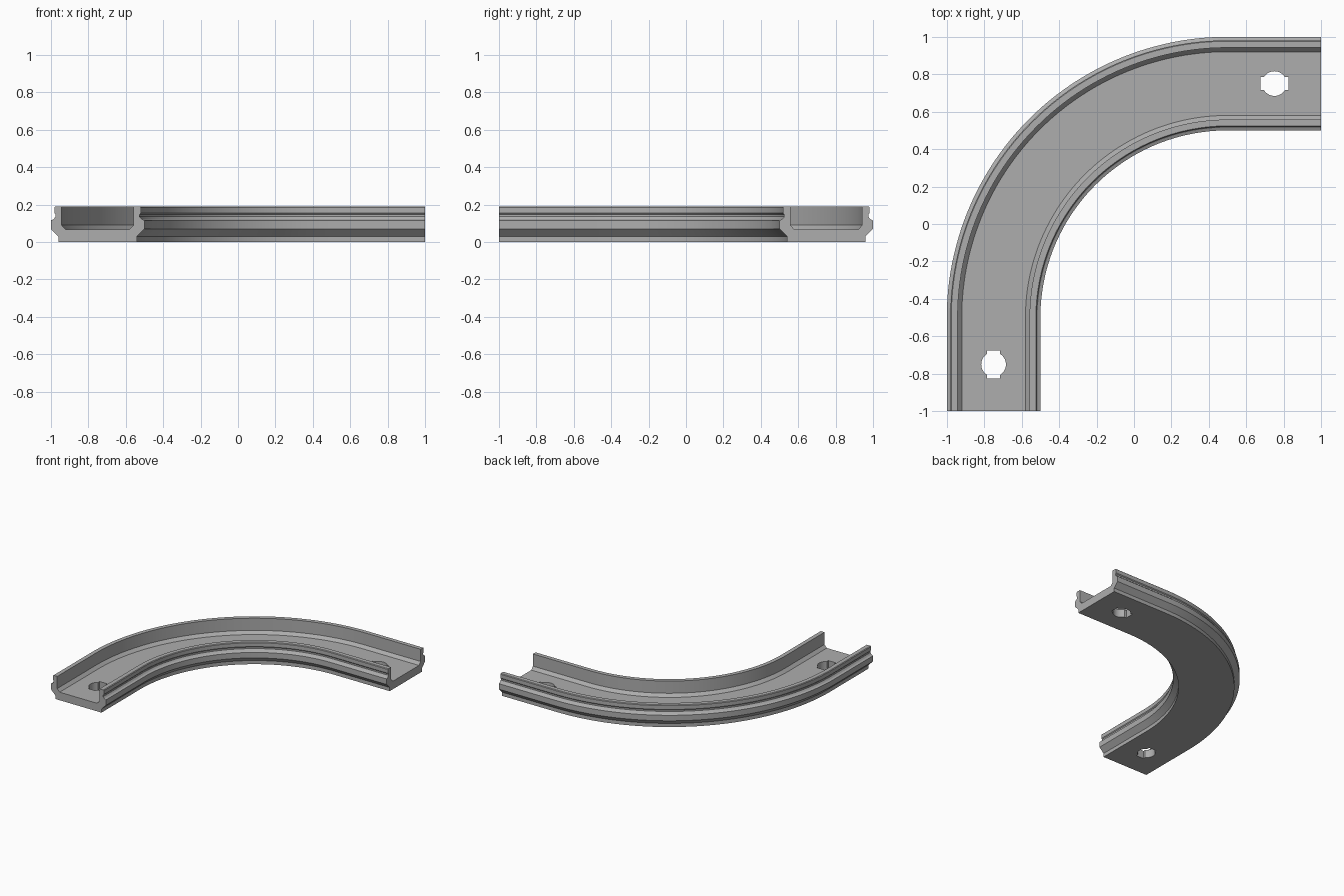
import bpy, bmesh, math
from mathutils import Vector, Matrix

cube = bpy.data.objects.get("Cube")
if cube:
    bpy.data.objects.remove(cube, do_unlink=True)

grey = bpy.data.materials.new("plain grey")
grey.use_nodes = True
grey.diffuse_color = (0.42, 0.42, 0.42, 1)
grey.node_tree.nodes["Principled BSDF"].inputs["Base Color"].default_value = (0.42, 0.42, 0.42, 1)


def make_object(name, bm):
    bmesh.ops.recalc_face_normals(bm, faces=bm.faces)
    mesh = bpy.data.meshes.new(name)
    bm.to_mesh(mesh)
    bm.free()
    mesh.materials.append(grey)
    obj = bpy.data.objects.new(name, mesh)
    bpy.context.collection.objects.link(obj)
    return obj


# Half cross-section: offset from the centre line, height
half = [(0.21, 0), (0.21, 0.03), (0.25, 0.07), (0.25, 0.115), (0.235, 0.122),
        (0.225, 0.135), (0.225, 0.147), (0.231, 0.154), (0.231, 0.185),
        (0.226, 0.19), (0.192, 0.19), (0.192, 0.09), (0.17, 0.066)]
profile = half + [(-d, z) for d, z in reversed(half)]

# Path: straight end, quarter bend, straight end
CENTRE = Vector((0.5, -0.5, 0))
RADIUS = 1.25
STEPS = 48
bend = [math.pi - math.pi / 2 * i / STEPS for i in range(STEPS + 1)]
stations = [(bend[0], Vector((0, -0.5, 0)))]
stations += [(a, Vector()) for a in bend]
stations += [(bend[-1], Vector((0.5, 0, 0)))]

# Curved channel swept along the path
bm = bmesh.new()
rings = []
for angle, shift in stations:
    out = Vector((math.cos(angle), math.sin(angle), 0))
    rings.append([bm.verts.new(CENTRE + shift + out * (RADIUS + d) + Vector((0, 0, z)))
                  for d, z in profile])
n = len(profile)
for r0, r1 in zip(rings, rings[1:]):
    for i in range(n):
        j = (i + 1) % n
        bm.faces.new((r0[i], r0[j], r1[j], r1[i]))
bm.faces.new(rings[0])
bm.faces.new(rings[-1])
channel = make_object("curved_channel", bm)


# Mounting holes: a round hole crossed by a short slot along the channel
def hole_cutters(name, x, y, slot):
    place = Matrix.Translation((x, y, 0))
    bm = bmesh.new()
    bmesh.ops.create_cone(bm, cap_ends=True, segments=32, radius1=0.066,
                          radius2=0.066, depth=0.3, matrix=place)
    round_cut = make_object(name + "_round_cutter", bm)
    bm = bmesh.new()
    bmesh.ops.create_cube(bm, size=1, matrix=place @ Matrix.Diagonal((*slot, 0.3, 1)))
    return [round_cut, make_object(name + "_slot_cutter", bm)]


cutters = hole_cutters("front_hole", -0.75, -0.75, (0.07, 0.15))
cutters += hole_cutters("right_hole", 0.75, 0.75, (0.15, 0.07))

bpy.ops.object.select_all(action='DESELECT')
channel.select_set(True)
bpy.context.view_layer.objects.active = channel
for cutter in cutters:
    cutter.hide_render = True
    mod = channel.modifiers.new(cutter.name, 'BOOLEAN')
    mod.operation = 'DIFFERENCE'
    mod.solver = 'EXACT'
    mod.object = cutter
    bpy.ops.object.modifier_apply(modifier=mod.name)
    bpy.data.objects.remove(cutter, do_unlink=True)

bpy.ops.object.shade_smooth_by_angle(angle=math.radians(20))
